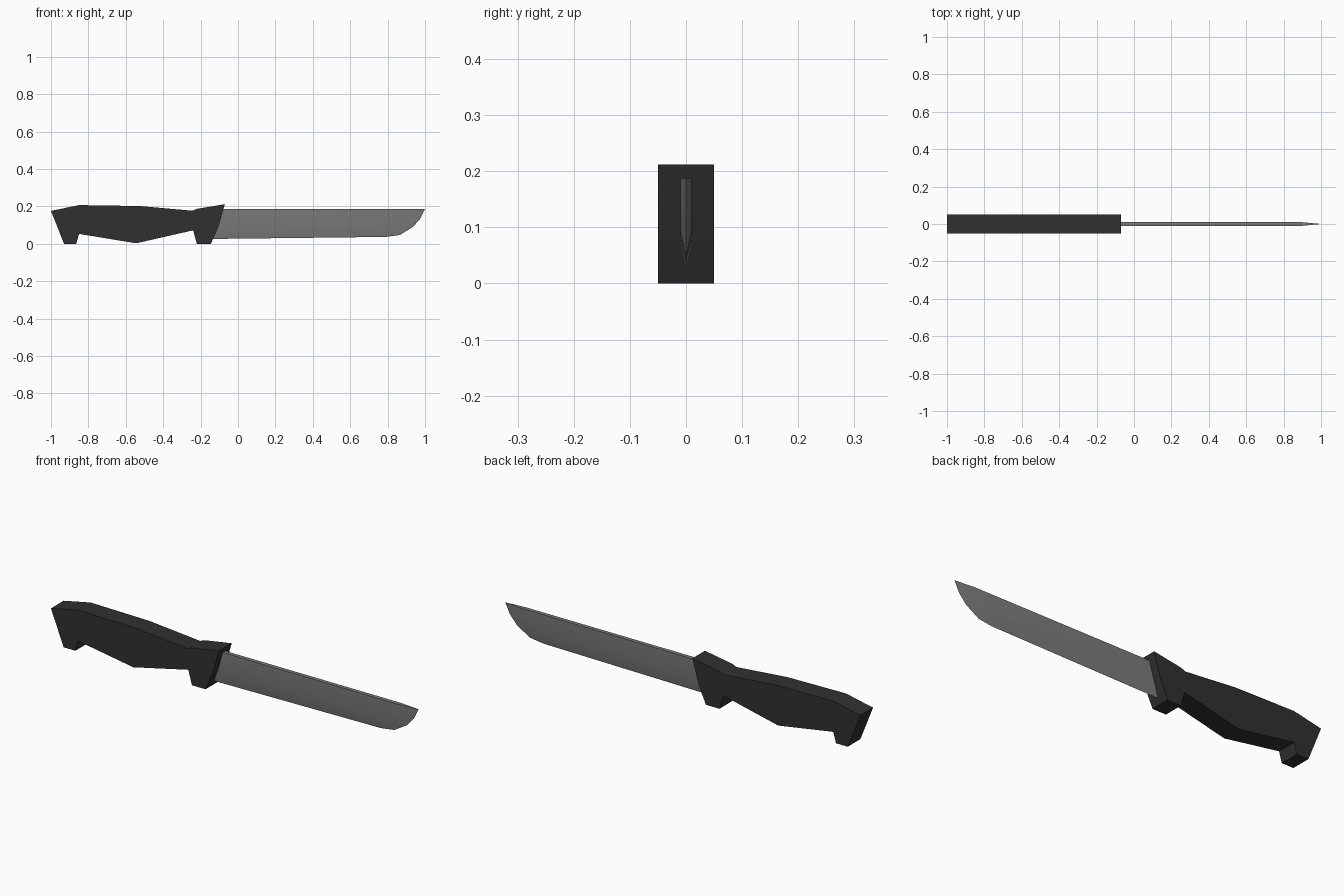
import bpy, bmesh, math

if "Cube" in bpy.data.objects:
    bpy.data.objects.remove(bpy.data.objects["Cube"])


def material(name, value):
    m = bpy.data.materials.new(name)
    m.diffuse_color = (value, value, value, 1)
    m.use_nodes = True
    m.node_tree.nodes["Principled BSDF"].inputs["Base Color"].default_value = m.diffuse_color
    return m


def finish(name, bm, mat, angle):
    bmesh.ops.recalc_face_normals(bm, faces=bm.faces)
    me = bpy.data.meshes.new(name)
    bm.to_mesh(me)
    bm.free()
    me.materials.append(mat)
    ob = bpy.data.objects.new(name, me)
    bpy.context.collection.objects.link(ob)
    bpy.ops.object.select_all(action='DESELECT')
    ob.select_set(True)
    bpy.context.view_layer.objects.active = ob
    bpy.ops.object.shade_smooth_by_angle(angle=math.radians(angle))
    return ob


black = material("black_plastic", 0.03)
steel = material("grey_steel", 0.2)

# Handle: side profile extruded across the width
outline = [(-1, .176), (-.93, 0), (-.865, 0), (-.85, .053), (-.545, .003),
           (-.24, .072), (-.22, 0), (-.145, 0), (-.105, .09), (-.07, .212),
           (-.22, .187), (-.245, .177), (-.525, .202), (-.85, .207)]
bm = bmesh.new()
face = bm.faces.new([bm.verts.new((x, -.05, z)) for x, z in outline])
ext = bmesh.ops.extrude_face_region(bm, geom=[face])
bmesh.ops.translate(bm, vec=(0, .1, 0),
                    verts=[g for g in ext["geom"] if isinstance(g, bmesh.types.BMVert)])
finish("handle", bm, black, 40)

# Blade: cutting edge on the centre plane, ground up to flat sides
edge = [(-.15, .026), (.79, .037), (.865, .047), (.935, .09), (.975, .135), (1, .187)]
shoulder = [(-.15, .08), (.77, .085), (.82, .095), (.86, .12), (.885, .15), (.895, .187)]
bm = bmesh.new()
rim = [bm.verts.new((x, 0, z)) for x, z in edge]
spine = []
for side in (-1, 1):
    row = [bm.verts.new((x, side * .01, z)) for x, z in shoulder]
    back = bm.verts.new((-.15, side * .01, .187))
    for i in range(len(row) - 1):
        bm.faces.new((row[i], rim[i], rim[i + 1], row[i + 1]))
    bm.faces.new(row + [back])
    spine.append((back, row[0], row[-1]))
(b0, s0, t0), (b1, s1, t1) = spine
bm.faces.new((b0, t0, rim[-1], t1, b1))   # spine
bm.faces.new((b0, s0, rim[0], s1, b1))    # hidden end in the handle
finish("blade", bm, steel, 35)
